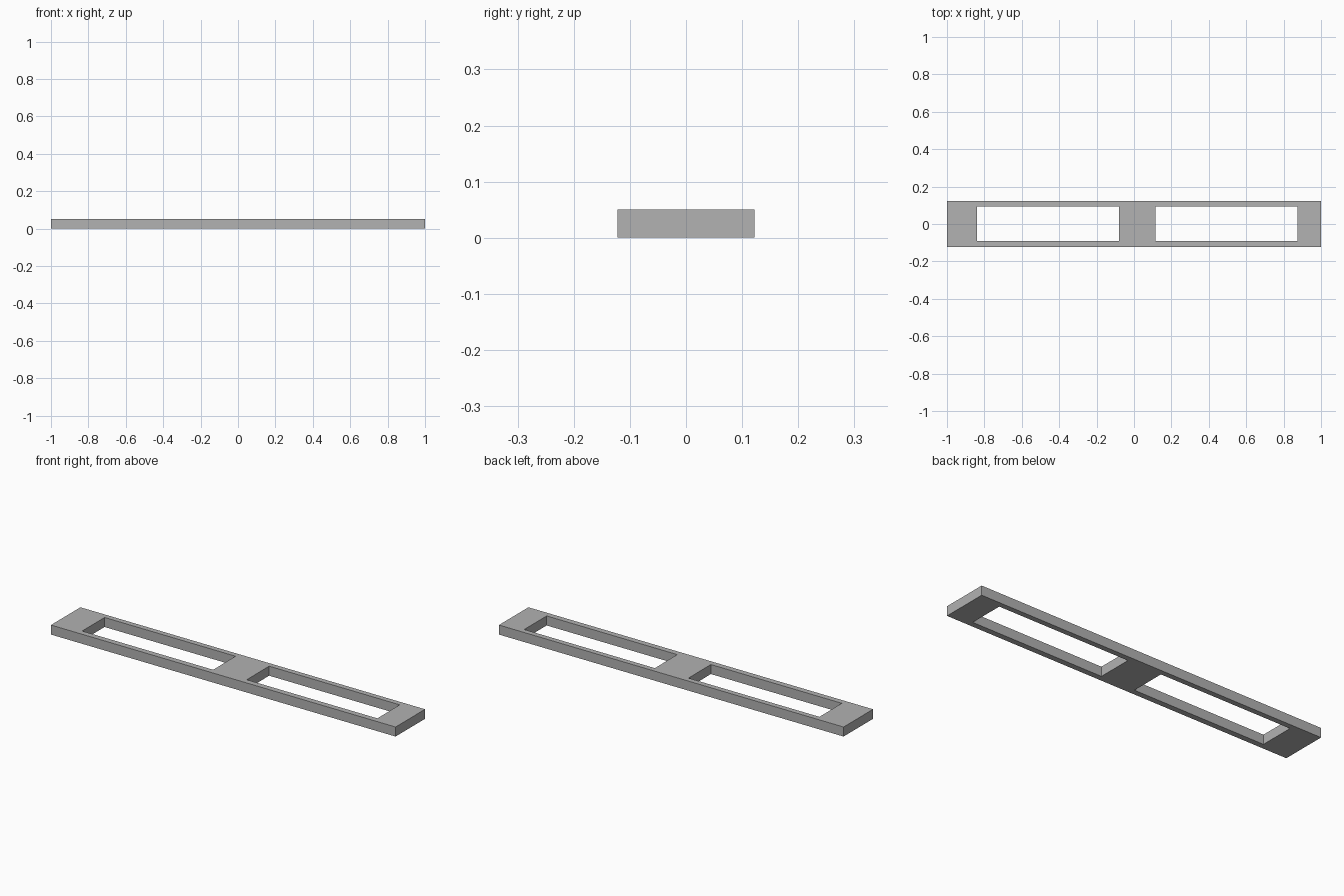
import bpy
import bmesh

cube = bpy.data.objects.get("Cube")
if cube:
    bpy.data.objects.remove(cube, do_unlink=True)

# Plate layout: cut lines along the length and the width
XS = [-1.0, -0.84, -0.08, 0.115, 0.873, 1.0]
YS = [-0.122, -0.092, 0.094, 0.122]
HEIGHT = 0.05
WINDOWS = {(1, 1), (3, 1)}

grey = bpy.data.materials.new("plain grey")
grey.use_nodes = True
colour = (0.445, 0.445, 0.445, 1.0)
grey.diffuse_color = colour
grey.node_tree.nodes["Principled BSDF"].inputs["Base Color"].default_value = colour

# Flat frame with two open windows
bm = bmesh.new()
verts = [[bm.verts.new((x, y, 0)) for y in YS] for x in XS]
for i in range(len(XS) - 1):
    for j in range(len(YS) - 1):
        if (i, j) not in WINDOWS:
            bm.faces.new((verts[i][j], verts[i + 1][j],
                          verts[i + 1][j + 1], verts[i][j + 1]))

# Raise the frame to its thickness, keeping the underside
result = bmesh.ops.extrude_face_region(bm, geom=bm.faces[:], use_keep_orig=True)
top = [g for g in result["geom"] if isinstance(g, bmesh.types.BMVert)]
bmesh.ops.translate(bm, verts=top, vec=(0, 0, HEIGHT))
bmesh.ops.recalc_face_normals(bm, faces=bm.faces[:])

mesh = bpy.data.meshes.new("window_frame_plate")
bm.to_mesh(mesh)
bm.free()
mesh.materials.append(grey)
plate = bpy.data.objects.new("window_frame_plate", mesh)
bpy.context.collection.objects.link(plate)
